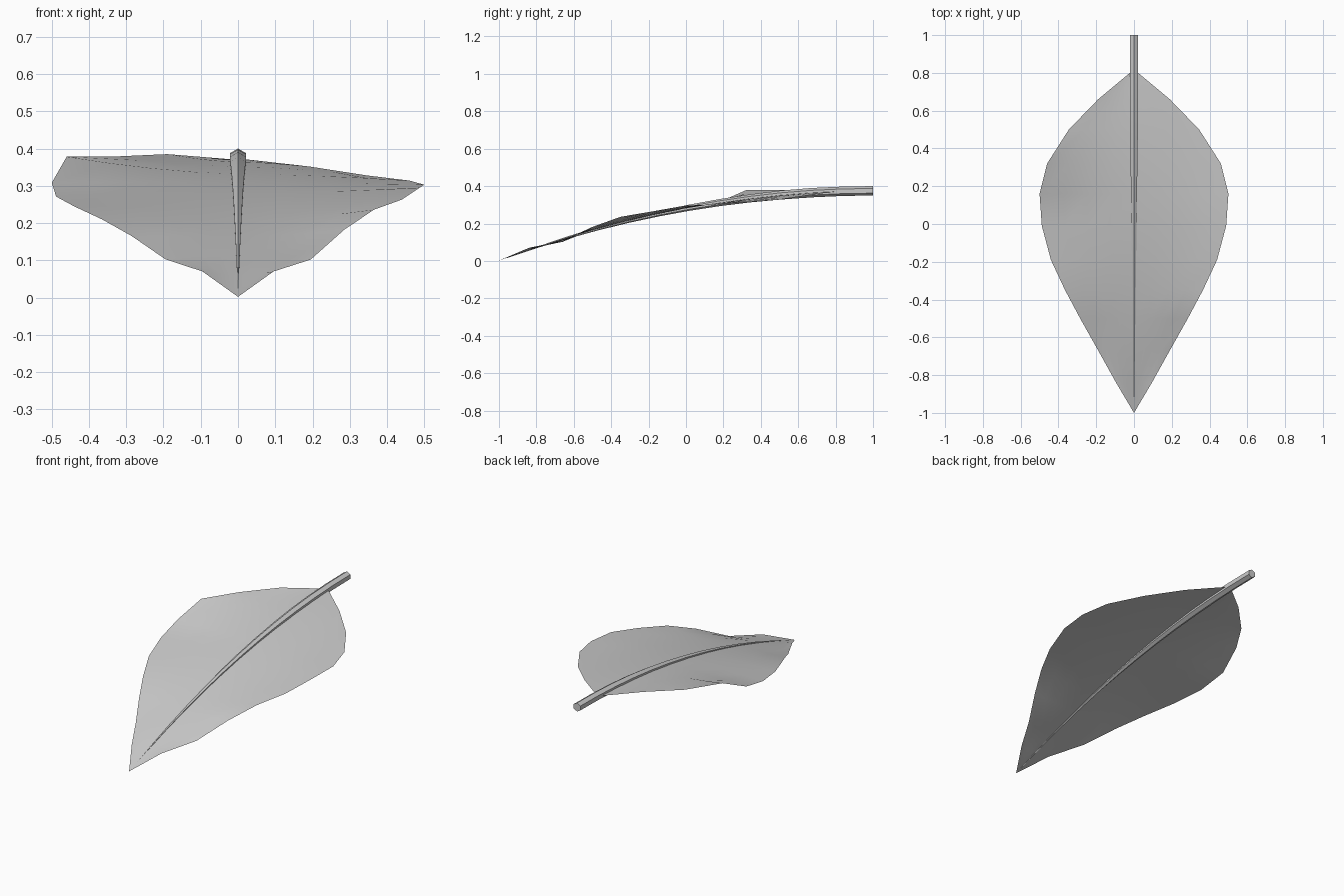
import bpy, bmesh, math

if "Cube" in bpy.data.objects:
    bpy.data.objects.remove(bpy.data.objects["Cube"])

# Shared arch of the leaf along y
def spine(y):
    return 0.375 - 0.375 * ((1 - y) / 2) ** 2

def make_object(name, bm, angle):
    me = bpy.data.meshes.new(name)
    bm.normal_update()
    bm.to_mesh(me)
    bm.free()
    ob = bpy.data.objects.new(name, me)
    bpy.context.collection.objects.link(ob)
    bpy.ops.object.select_all(action='DESELECT')
    ob.select_set(True)
    bpy.context.view_layer.objects.active = ob
    bpy.ops.object.shade_smooth_by_angle(angle=math.radians(angle))
    return ob

# Blade stations: y, half width, left edge height, right edge height
stations = [
    (-0.84, 0.095, 0.070, 0.070), (-0.66, 0.195, 0.103, 0.102),
    (-0.50, 0.285, 0.165, 0.182), (-0.35, 0.365, 0.210, 0.236),
    (-0.19, 0.440, 0.245, 0.263), (-0.01, 0.488, 0.271, 0.295),
    (0.16, 0.500, 0.308, 0.303), (0.32, 0.460, 0.378, 0.314),
    (0.50, 0.345, 0.378, 0.328), (0.66, 0.190, 0.385, 0.352),
    (0.80, 0.022, 0.371, 0.371),
]

# Leaf blade: thin sheet lofted from the midrib to the wavy edges
N = 4
bm = bmesh.new()
tip = bm.verts.new((0, -1, 0.002))
rows = []
for y, w, zl, zr in stations:
    row = []
    for i in range(-N, N + 1):
        t = abs(i) / N
        edge = zl if i < 0 else zr
        z = spine(y) + (edge - spine(y)) * t ** 1.6
        row.append(bm.verts.new((w * i / N, y, z)))
    rows.append(row)
for i in range(2 * N):
    bm.faces.new((tip, rows[0][i + 1], rows[0][i]))
    for a, b in zip(rows, rows[1:]):
        bm.faces.new((a[i], a[i + 1], b[i + 1], b[i]))
make_object("leaf_blade", bm, 60)

# Stem and midrib: tapered six-sided tube along the arch
bm = bmesh.new()
rings = []
for k in range(13):
    y = -0.96 + 1.96 * k / 12
    r = 0.025 * min(1, (y + 1.02) / 1.6)
    slope = math.atan(0.1875 * (1 - y))
    ring = []
    for s in range(6):
        a = math.pi / 3 * s
        u = r * math.cos(a)
        dy = -u * math.sin(slope) if k < 12 else 0
        ring.append(bm.verts.new((r * math.sin(a), y + dy,
                                  spine(y) + u * math.cos(slope))))
    rings.append(ring)
for a, b in zip(rings, rings[1:]):
    for s in range(6):
        n = (s + 1) % 6
        bm.faces.new((a[s], a[n], b[n], b[s]))
bm.faces.new(rings[0])
bm.faces.new(rings[-1])
bmesh.ops.recalc_face_normals(bm, faces=bm.faces)
make_object("leaf_stem", bm, 30)
